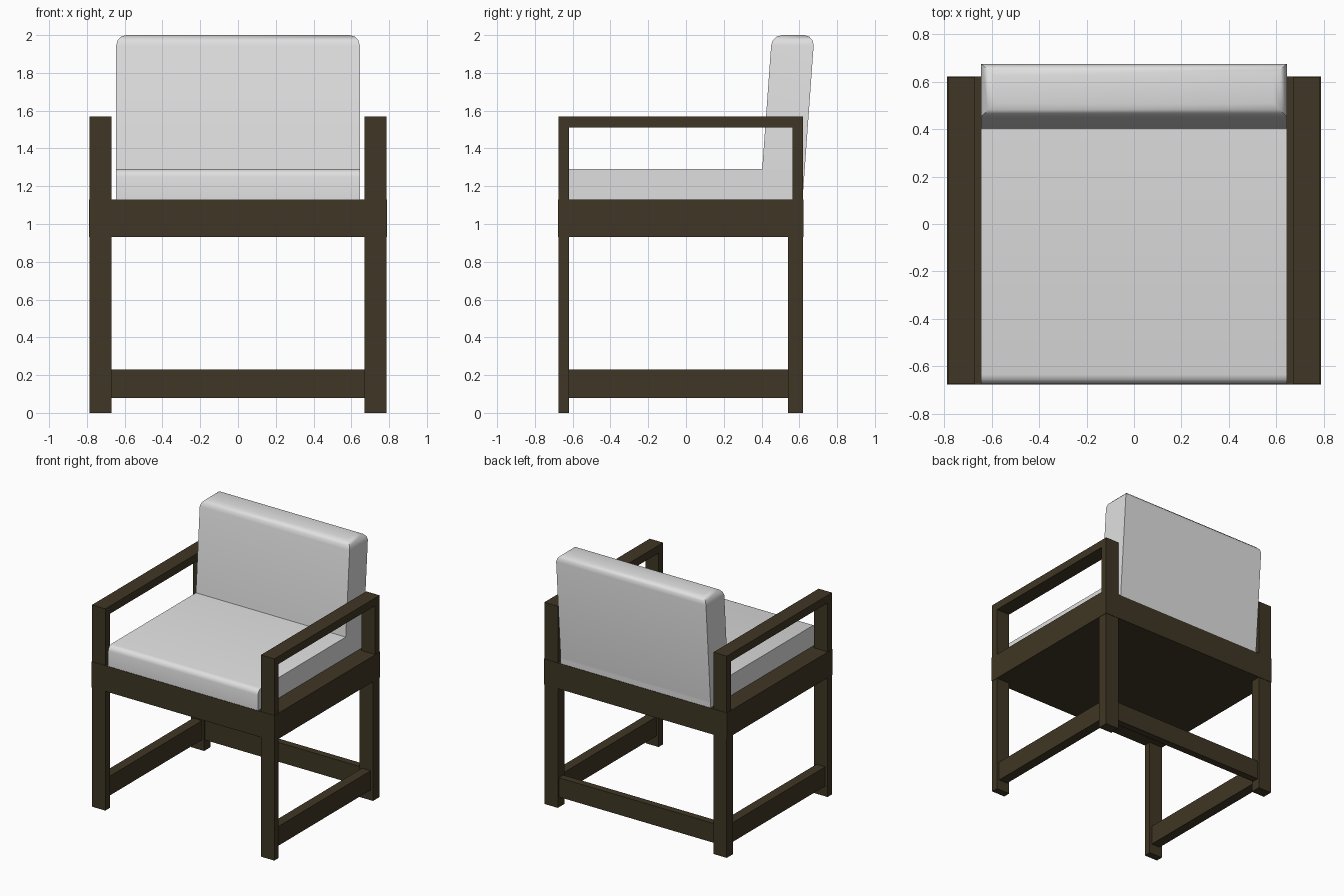
import bpy, bmesh, math

if "Cube" in bpy.data.objects:
    bpy.data.objects.remove(bpy.data.objects["Cube"])


def material(name, rgb):
    m = bpy.data.materials.new(name)
    m.diffuse_color = (*rgb, 1)
    m.use_nodes = True
    m.node_tree.nodes["Principled BSDF"].inputs["Base Color"].default_value = m.diffuse_color
    return m


WOOD = material("dark_wood", (0.050, 0.037, 0.018))
FABRIC = material("light_grey_fabric", (0.74, 0.74, 0.74))


def box(name, x, y, z, mat, pick=None, radius=0.05, lean=0.0):
    """Box from (min, max) ranges; optional bevelled edges and backward lean."""
    bm = bmesh.new()
    bmesh.ops.create_cube(bm, size=1)
    for v in bm.verts:
        v.co = [r[0] + (c + 0.5) * (r[1] - r[0]) for c, r in zip(v.co, (x, y, z))]
    if pick:
        edges = [e for e in bm.edges if pick((e.verts[0].co + e.verts[1].co) / 2)]
        bmesh.ops.bevel(bm, geom=edges, offset=radius, segments=3, profile=0.5,
                        affect='EDGES')
    for v in bm.verts:
        v.co.y += lean * (v.co.z - z[0])
    bmesh.ops.recalc_face_normals(bm, faces=bm.faces)
    me = bpy.data.meshes.new(name)
    bm.to_mesh(me)
    bm.free()
    me.materials.append(mat)
    ob = bpy.data.objects.new(name, me)
    bpy.context.collection.objects.link(ob)
    return ob


def side_range(s, a, b):
    return (a, b) if s > 0 else (-b, -a)


# Side frames: legs, posts, armrest and lower stretcher
for s, tag in ((-1, "left"), (1, "right")):
    x = side_range(s, 0.67, 0.785)
    box(f"{tag}_front_leg", x, (-0.675, -0.62), (0, 1.51), WOOD)
    box(f"{tag}_back_leg", x, (0.54, 0.62), (0, 0.93), WOOD)
    box(f"{tag}_back_post", x, (0.565, 0.62), (1.13, 1.51), WOOD)
    box(f"{tag}_armrest", x, (-0.675, 0.62), (1.51, 1.57), WOOD)
    box(f"{tag}_stretcher", side_range(s, 0.69, 0.765), (-0.62, 0.54),
        (0.08, 0.23), WOOD)

# Seat base and rear stretcher
box("seat_base", (-0.788, 0.788), (-0.678, 0.623), (0.93, 1.13), WOOD)
box("back_stretcher", (-0.67, 0.67), (0.553, 0.607), (0.08, 0.23), WOOD)

# Seat cushion with rounded front top edge
seat = box("seat_cushion", (-0.645, 0.645), (-0.675, 0.62), (1.13, 1.29), FABRIC,
           lambda c: c.y < -0.6 and c.z > 1.28, 0.04)

# Leaning back cushion with rounded top
back = box("back_cushion", (-0.645, 0.645), (0.392, 0.617), (1.13, 2.0), FABRIC,
           lambda c: c.z > 1.99, 0.055, 0.072)

for ob in (seat, back):
    bpy.ops.object.select_all(action='DESELECT')
    bpy.context.view_layer.objects.active = ob
    ob.select_set(True)
    bpy.ops.object.shade_smooth_by_angle(angle=math.radians(40))
for p in back.data.polygons:
    p.use_smooth = True
